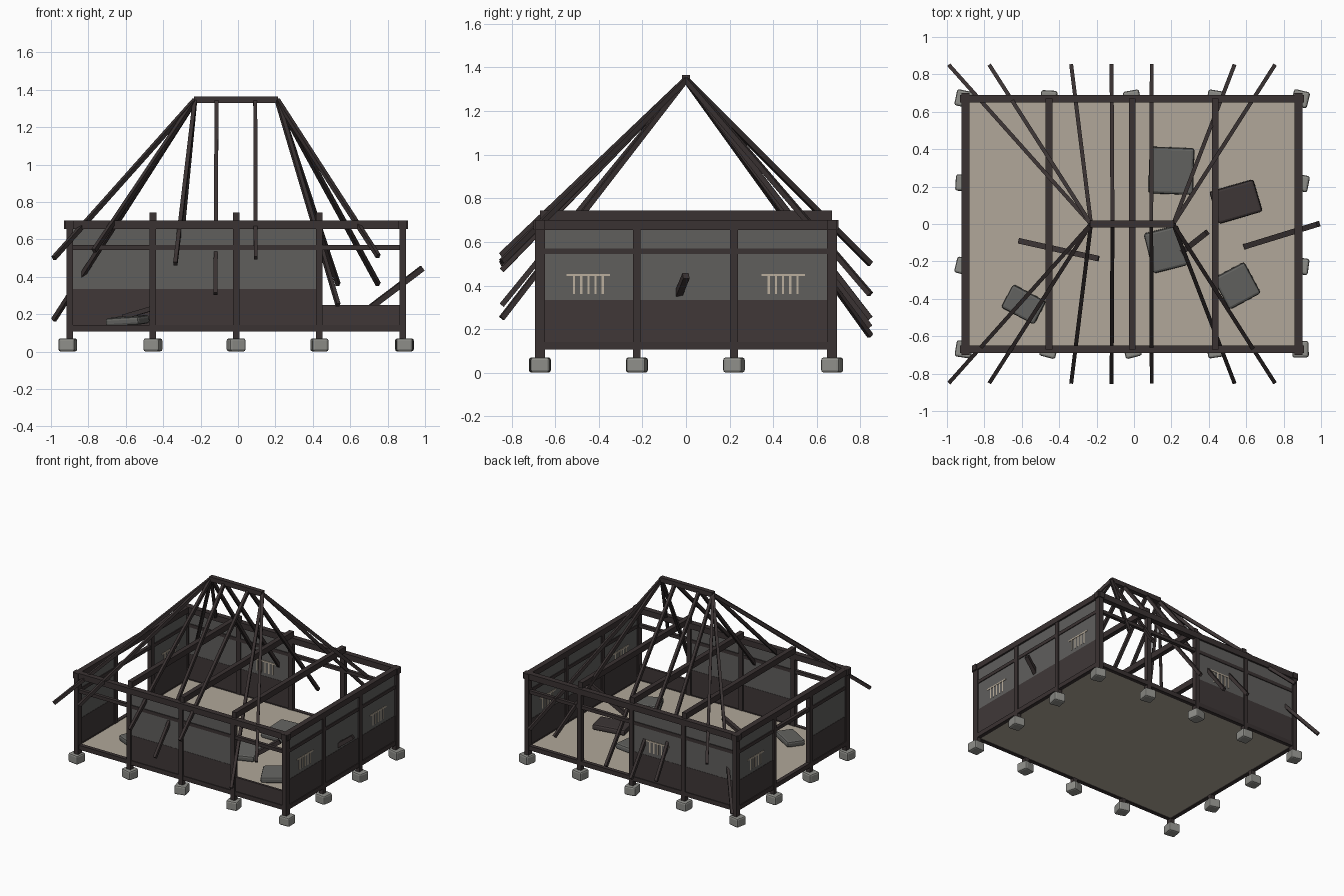
import bpy, math, random
from mathutils import Vector, Matrix

if "Cube" in bpy.data.objects:
    bpy.data.objects.remove(bpy.data.objects["Cube"])

random.seed(4)


def mat(name, r, g, b):
    m = bpy.data.materials.new(name)
    m.diffuse_color = (r, g, b, 1)
    m.use_nodes = True
    m.node_tree.nodes["Principled BSDF"].inputs["Base Color"].default_value = m.diffuse_color
    return m


TIMBER = mat("dark timber", 0.042, 0.032, 0.032)
BOARD = mat("dark board", 0.050, 0.039, 0.039)
PLASTER = mat("grey plaster", 0.115, 0.113, 0.108)
STONE = mat("footing stone", 0.27, 0.27, 0.25)
FLOOR = mat("tan floor", 0.44, 0.39, 0.32)
LATTICE = mat("pale lattice", 0.50, 0.43, 0.34)
RUBBLE = mat("grey rubble", 0.125, 0.125, 0.118)


def box(name, center, size, material, rot=(0, 0, 0), bevel=0):
    bpy.ops.mesh.primitive_cube_add(size=1, location=center, rotation=rot)
    ob = bpy.context.object
    ob.name = name
    ob.scale = size
    bpy.ops.object.transform_apply(location=False, rotation=False, scale=True)
    ob.data.materials.append(material)
    if bevel:
        mod = ob.modifiers.new("rounded", "BEVEL")
        mod.width = bevel
        mod.segments = 2
    return ob


def beam(name, a, b, width, height, material=TIMBER):
    a, b = Vector(a), Vector(b)
    d = b - a
    ob = box(name, (0, 0, 0), (d.length, width, height), material)
    # length along the path, height kept upright
    x = d.normalized()
    y = Vector((0, 0, 1)).cross(x).normalized()
    z = x.cross(y)
    r = Matrix((x, y, z)).transposed().to_4x4()
    ob.matrix_world = Matrix.Translation((a + b) / 2) @ r
    return ob


XS = [-0.90, -0.455, -0.01, 0.435, 0.88]
YS = [-0.67, -0.225, 0.22, 0.67]
X0, X1, Y0, Y1 = XS[0], XS[-1], YS[0], YS[-1]

# Footings and posts around the perimeter
for x in XS:
    for y in YS:
        if x in (X0, X1) or y in (Y0, Y1):
            ox = 0.01 if x == X1 else -0.01 if x == X0 else 0
            box("footing", (x + ox, y, 0.036), (0.088, 0.088, 0.07), STONE,
                (0, 0, random.uniform(-0.3, 0.3)), 0.012)
            corner = x in (X0, X1) and y in (Y0, Y1)
            box("post", (x, y, 0.38), (0.035, 0.045 if corner else 0.035, 0.63), TIMBER)

# Floor slab
box("floor", (-0.01, 0, 0.125), (1.76, 1.32, 0.025), FLOOR)

# Sills, mid rails and top plates
for y in (Y0, Y1):
    box("sill", (-0.01, y, 0.125), (1.78, 0.03, 0.034), TIMBER)
    box("rail", (-0.01, y, 0.557), (1.78, 0.026, 0.026), TIMBER)
    box("top_plate", (-0.01, y, 0.678), (1.84, 0.042, 0.045), TIMBER)
for x in (X0, X1):
    box("sill", (x, 0, 0.125), (0.03, 1.34, 0.034), TIMBER)
    box("rail", (x, 0, 0.557), (0.026, 1.34, 0.026), TIMBER)
    box("top_plate", (x, 0, 0.678), (0.042, 1.40, 0.044), TIMBER)
for x in XS[1:4]:
    box("cross_beam", (x, 0, 0.722), (0.036, 1.34, 0.045), TIMBER)


def wall_box(name, along_x, fixed, mid, z0, z1, length, thick, material):
    center = (mid, fixed, (z0 + z1) / 2) if along_x else (fixed, mid, (z0 + z1) / 2)
    size = (length, thick, z1 - z0) if along_x else (thick, length, z1 - z0)
    box(name, center, size, material)


def wall(along_x, fixed, mid, lattice=False):
    wall_box("plaster_panel", along_x, fixed, mid, 0.33, 0.66, 0.43, 0.014, PLASTER)
    wall_box("lower_board", along_x, fixed, mid, 0.13, 0.335, 0.43, 0.018, BOARD)
    if lattice:
        wall_box("lattice_bar", along_x, fixed, mid, 0.444, 0.454, 0.20, 0.022, LATTICE)
        for i in range(5):
            wall_box("lattice_slat", along_x, fixed, mid + (i - 2) * 0.033,
                     0.362, 0.448, 0.010, 0.020, LATTICE)


# Wall bays: right side full, others partly open
for mid, lat in ((-0.4475, True), (0, False), (0.445, True)):
    wall(False, X1, mid, lat)
wall(False, X0, -0.4475)
wall(False, X0, 0.445, True)
wall(True, Y0, -0.2325)
wall(True, Y0, 0.2125)
wall(True, Y1, -0.6775)
wall(True, Y1, -0.2325, True)
wall_box("low_board", True, Y0, 0.6575, 0.13, 0.25, 0.43, 0.018, BOARD)

# Ridge and sagging rafters: foot x, ridge x, front foot z, back foot z
beam("ridge", (-0.235, 0, 1.347), (0.215, 0, 1.347), 0.036, 0.036)
RAFTERS = [(-0.985, -0.23, 0.50, 0.17), (-0.77, -0.23, 0.54, 0.50),
           (-0.335, -0.23, 0.47, 0.25), (-0.12, -0.115, 0.31, 0.21),
           (0.095, 0.092, 0.50, 0.25), (0.535, 0.21, 0.25, 0.36),
           (0.75, 0.21, 0.51, 0.36)]
for foot, top, zf, zb in RAFTERS:
    beam("front_rafter", (top, 0, 1.345), (foot, -0.845, zf), 0.021, 0.024)
    beam("back_rafter", (top, 0, 1.345), (foot, 0.845, zb), 0.021, 0.024)

# Fallen planks
beam("fallen_plank", (0.595, -0.12, 0.15), (0.985, 0.0, 0.445), 0.03, 0.03)
beam("fallen_plank", (-0.615, -0.09, 0.185), (-0.19, -0.185, 0.31), 0.03, 0.025)
beam("fallen_plank", (0.25, -0.155, 0.17), (0.39, -0.045, 0.27), 0.03, 0.03)

# Rubble slabs on the floor
SLABS = [(0.20, 0.285, 0.24, 0.25, -2, RUBBLE), (0.545, 0.12, 0.245, 0.18, 16, BOARD),
         (0.17, -0.135, 0.19, 0.22, 14, RUBBLE), (0.55, -0.33, 0.19, 0.19, 28, RUBBLE),
         (-0.59, -0.43, 0.20, 0.14, -28, RUBBLE)]
for x, y, sx, sy, angle, m in SLABS:
    box("rubble_slab", (x, y, 0.165), (sx, sy, 0.045), m,
        (math.radians(4), math.radians(-3), math.radians(angle)), 0.014)
